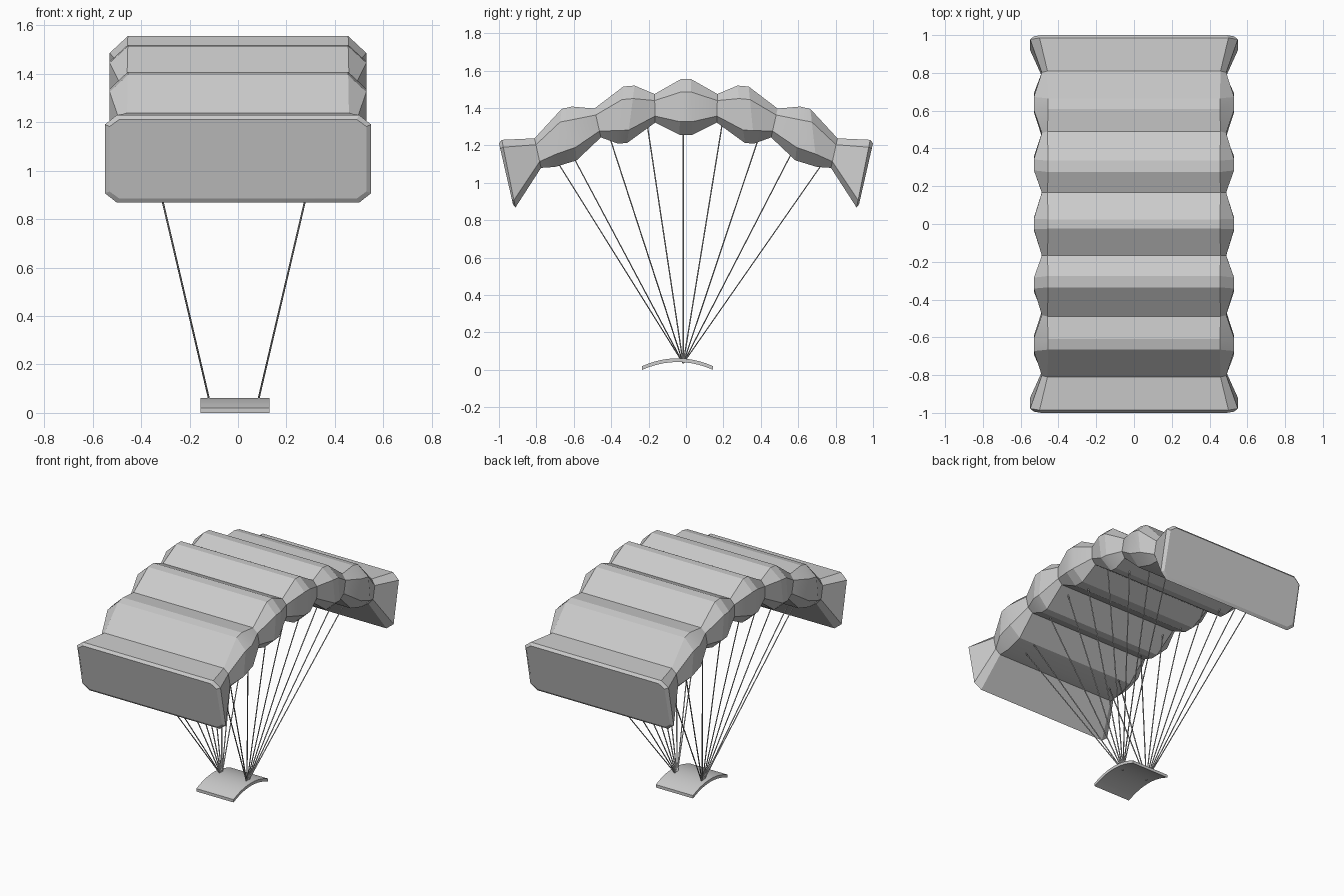
import bpy, bmesh, math
from mathutils import Vector

cube = bpy.data.objects.get("Cube")
if cube:
    bpy.data.objects.remove(cube, do_unlink=True)


def material(name, rgb):
    mat = bpy.data.materials.new(name)
    mat.use_nodes = True
    mat.diffuse_color = (*rgb, 1)
    mat.node_tree.nodes["Principled BSDF"].inputs["Base Color"].default_value = (*rgb, 1)
    return mat


grey = material("fabric grey", (0.6, 0.6, 0.6))


def finish(name, bm, angle):
    bmesh.ops.recalc_face_normals(bm, faces=bm.faces)
    mesh = bpy.data.meshes.new(name)
    bm.to_mesh(mesh)
    bm.free()
    mesh.materials.append(grey)
    obj = bpy.data.objects.new(name, mesh)
    bpy.context.collection.objects.link(obj)
    bpy.ops.object.select_all(action="DESELECT")
    obj.select_set(True)
    bpy.context.view_layer.objects.active = obj
    bpy.ops.object.shade_smooth_by_angle(angle=math.radians(angle))
    return obj


def loft(rings):
    """Skin a list of equal-length point rings and cap both ends."""
    bm = bmesh.new()
    loops = [[bm.verts.new(p) for p in ring] for ring in rings]
    for a, b in zip(loops, loops[1:]):
        for i in range(len(a)):
            j = (i + 1) % len(a)
            bm.faces.new((a[i], a[j], b[j], b[i]))
    bm.faces.new(loops[0])
    bm.faces.new(loops[-1])
    return bm


def canopy_ring(top_y, top_z, low_y, low_z, half, cut, drop):
    """Chamfered rectangle across x, between a top and a bottom point."""
    top, low = Vector((0, top_y, top_z)), Vector((0, low_y, low_z))
    t = drop / (top - low).length
    right = [(half - cut, 0), (half, t), (half, 1 - t), (half - cut, 1)]
    outline = right + [(-x, f) for x, f in reversed(right)]
    return [top.lerp(low, f) + Vector((x, 0, 0)) for x, f in outline]


# Canopy: flared end rims, pinched seams and inflated cells, mirrored in y
RIM = (0.55, 0.05, 0.04)
SEAM = (0.488, 0.03, 0.035)
CELL = (0.53, 0.075, 0.07)
half_profile = [
    (-1.0, 1.212, -0.925, 0.885, 0.53, 0.04, 0.03),
    (-0.985, 1.23, -0.912, 0.868, *RIM),
    (-0.81, 1.238, -0.775, 1.08, *SEAM),
    (-0.665, 1.395, -0.70, 1.085, *CELL),
    (-0.61, 1.408, -0.585, 1.12, *CELL),
    (-0.49, 1.397, -0.455, 1.243, *SEAM),
    (-0.335, 1.515, -0.365, 1.21, *CELL),
    (-0.275, 1.52, -0.315, 1.213, *CELL),
    (-0.168, 1.475, -0.165, 1.322, *SEAM),
    (-0.025, 1.556, -0.035, 1.257, *CELL),
]
profile = half_profile + [(-r[0], r[1], -r[2], *r[3:]) for r in reversed(half_profile)]
finish("canopy", loft([canopy_ring(*r) for r in profile]), 18)

# Curved harness plate
plate_rings = []
STEPS = 10
for i in range(STEPS + 1):
    u = 2 * i / STEPS - 1
    y, z = -0.045 + 0.19 * u, 0.042 * (1 - u * u)
    plate_rings.append([(-0.155, y, z), (0.13, y, z),
                        (0.13, y, z + 0.02), (-0.155, y, z + 0.02)])
finish("harness_plate", loft(plate_rings), 30)


# Suspension lines: two fans spreading up to the underside of the canopy
def line_ring(point, radius=0.004, sides=6):
    return [point + Vector((radius * math.cos(math.tau * k / sides),
                            radius * math.sin(math.tau * k / sides), 0))
            for k in range(sides)]


anchors = [(-0.68, 1.1), (-0.595, 1.125), (-0.41, 1.25), (-0.207, 1.31), (-0.015, 1.28),
           (0.196, 1.33), (0.388, 1.24), (0.565, 1.16), (0.72, 1.09)]
for side, label in ((1, "left"), (-1, "right")):
    for n, (y, z) in enumerate(anchors):
        foot = Vector((-0.0175 + side * 0.097, -0.015, 0.035))
        head = Vector((foot.x + side * 0.2346 * (z - foot.z), y, z))
        finish(f"{label}_line_{n + 1}", loft([line_ring(foot), line_ring(head)]), 70)
